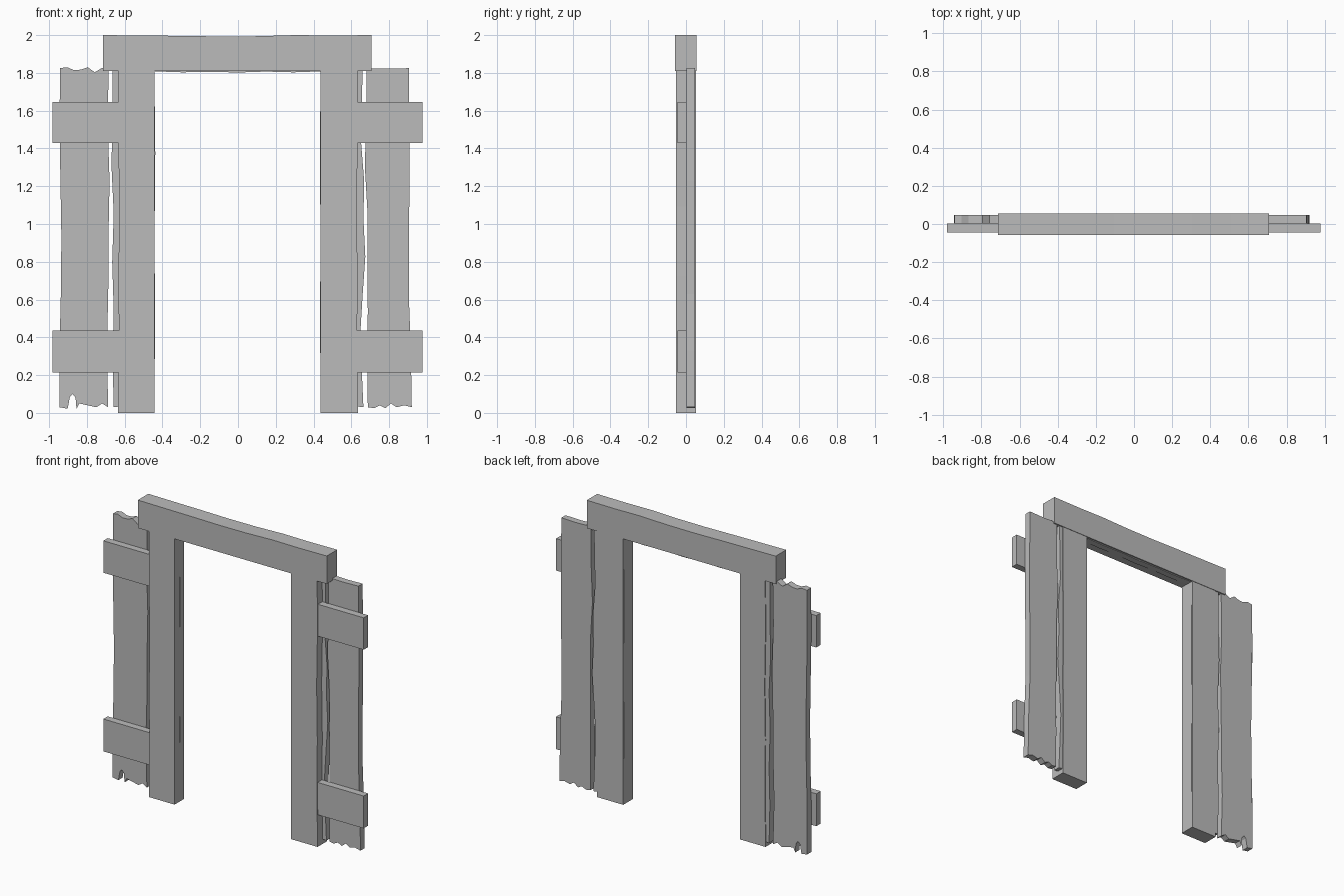
import bpy
import bmesh

# Remove the default cube
default_cube = bpy.data.objects.get("Cube")
if default_cube:
    bpy.data.objects.remove(default_cube, do_unlink=True)

# Single flat grey for all timber
wood = bpy.data.materials.new("plain_grey")
wood.use_nodes = True
grey = (0.5, 0.5, 0.5, 1)
wood.diffuse_color = grey
wood.node_tree.nodes["Principled BSDF"].inputs["Base Color"].default_value = grey


def extrude_outline(name, outline, front, back):
    """Extrude a front-facing (x, z) outline from y = front to y = back."""
    bm = bmesh.new()
    near = [bm.verts.new((x, front, z)) for x, z in outline]
    far = [bm.verts.new((x, back, z)) for x, z in outline]
    bm.faces.new(near)
    bm.faces.new(far[::-1])
    for i in range(len(near)):
        j = (i + 1) % len(near)
        bm.faces.new((near[j], near[i], far[i], far[j]))
    bmesh.ops.recalc_face_normals(bm, faces=bm.faces)
    mesh = bpy.data.meshes.new(name)
    bm.to_mesh(mesh)
    bm.free()
    mesh.materials.append(wood)
    obj = bpy.data.objects.new(name, mesh)
    bpy.context.collection.objects.link(obj)
    return obj


def spread(start, end, values, vertical):
    """Space points evenly along an edge whose wobble is given by values."""
    step = (end - start) / (len(values) - 1)
    line = [start + step * i for i in range(len(values))]
    return [(v, t) if vertical else (t, v) for t, v in zip(line, values)]


def worn_board(name, left, top, right, bottom):
    """Rough-edged upright board: sides are x values, ends are z values or points."""
    low, high = 0.03, 1.825
    outline = spread(low, high, left, True)
    outline += spread(left[-1], right[-1], top, False)[1:-1]
    outline += spread(high, low, right[::-1], True)
    outline += bottom
    extrude_outline(name, outline, 0.002, 0.047)


# Door posts, slightly uneven on the outer edge
for side, sign, inner in (("left", 1, 0.436), ("right", -1, 0.441)):
    outer = [0.632, 0.634, 0.628, 0.633, 0.63, 0.635]
    post = [(inner, 0), (inner, 1.82)] + spread(1.82, 0, outer, True)
    extrude_outline(side + "_post", [(sign * x, z) for x, z in post], -0.052, 0.052)

# Lintel across the top, with a lightly worn upper edge
lintel_top = spread(0.708, -0.714, [2, 1.998, 2, 1.994, 1.993, 1.996, 1.998, 2], False)
extrude_outline("lintel", [(-0.714, 1.81), (0.708, 1.81)] + lintel_top, -0.057, 0.055)

# Rough board showing just under the lintel
lining = spread(-0.44, 0.44, [1.808, 1.803, 1.806, 1.802, 1.807, 1.803, 1.808], False)
extrude_outline("lintel_lining", lining + [(0.44, 1.85), (-0.44, 1.85)], 0, 0.045)

# Narrow wall boards tucked against the posts
worn_board("left_inner_board",
           [0.438, 0.434, 0.437, 0.433, 0.438], [1.825, 1.82, 1.825],
           [0.664, 0.655, 0.648, 0.66, 0.674, 0.664, 0.668, 0.652, 0.655, 0.66],
           [(0.62, 0.035)])
worn_board("right_inner_board",
           [-0.658, -0.664, -0.658, -0.666, -0.658, -0.67, -0.664, -0.664],
           [1.825, 1.82, 1.825],
           [-0.443, -0.439, -0.442, -0.438, -0.443],
           [(-0.62, 0.035)])

# Wide outer wall boards with splintered ends
worn_board("left_outer_board",
           [0.687, 0.686, 0.687, 0.685, 0.686, 0.671, 0.681, 0.68],
           [1.82, 1.822, 1.825],
           [0.92, 0.915, 0.904, 0.905, 0.908, 0.907, 0.905],
           [(0.88, 0.04), (0.84, 0.03), (0.81, 0.05), (0.78, 0.025),
            (0.75, 0.04), (0.72, 0.025)])
worn_board("right_outer_board",
           [-0.945, -0.945, -0.938, -0.935, -0.94, -0.945, -0.942],
           [1.82, 1.83, 1.815, 1.817, 1.83, 1.803, 1.825, 1.82],
           [-0.687, -0.695, -0.687, -0.686, -0.68, -0.69, -0.685],
           [(-0.72, 0.05), (-0.75, 0.03), (-0.84, 0.05), (-0.855, 0.02),
            (-0.86, 0.08), (-0.875, 0.1), (-0.89, 0.085), (-0.902, 0.022)])

# Horizontal rails running out from each post
for side, sign in (("left", 1), ("right", -1)):
    for level, base, height in (("lower", 0.215, 0.22), ("upper", 1.43, 0.217)):
        tip = 0.977 if sign > 0 else 0.982
        corners = [(0.5, base), (tip, base), (tip, base + height), (0.5, base + height)]
        extrude_outline(side + "_" + level + "_rail",
                        [(sign * x, z) for x, z in corners], -0.045, 0.002)
